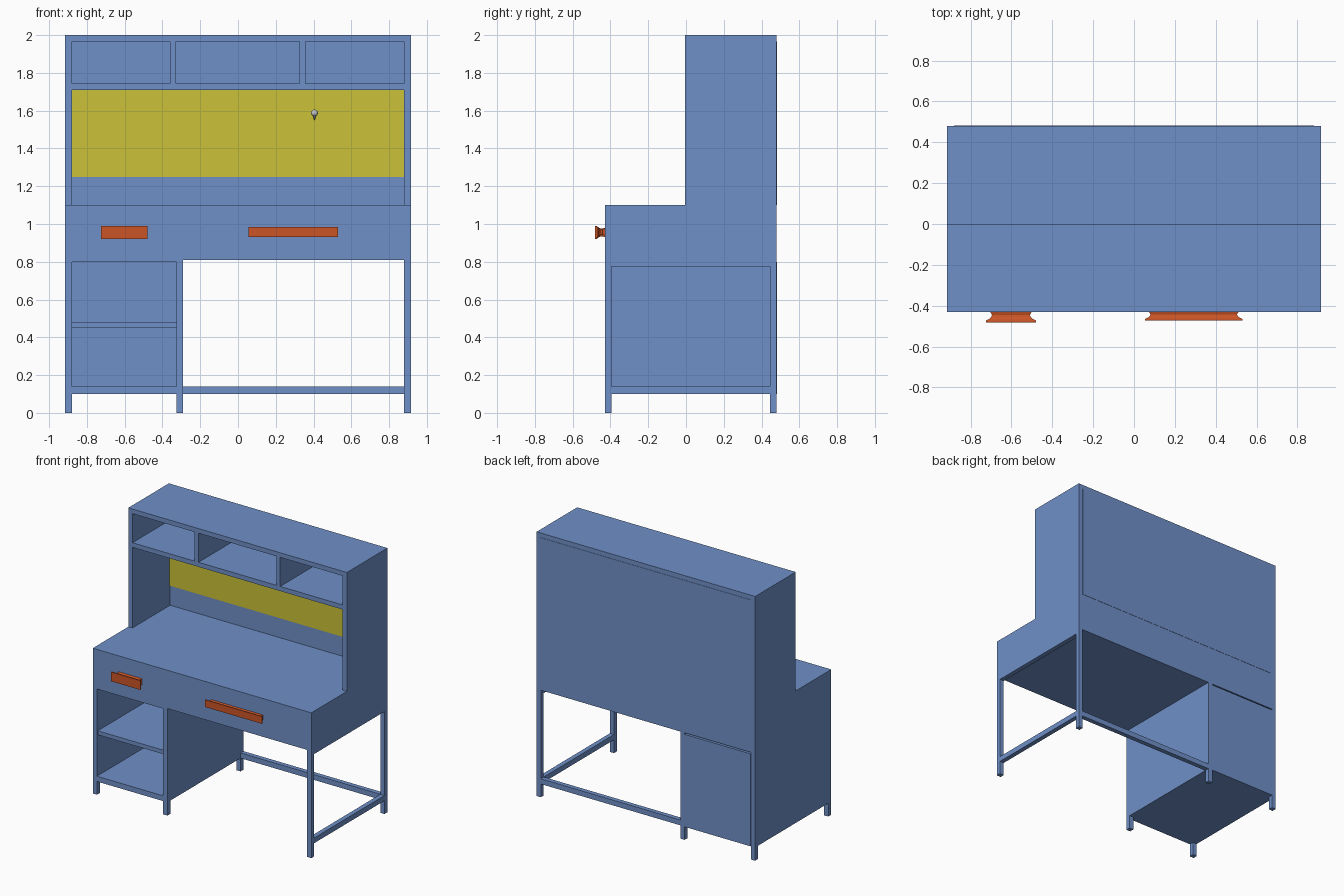
import bpy, bmesh, math
from mathutils import Vector

if "Cube" in bpy.data.objects:
    bpy.data.objects.remove(bpy.data.objects["Cube"])

def material(name, rgb):
    m = bpy.data.materials.new(name)
    m.diffuse_color = (*rgb, 1)
    m.use_nodes = True
    m.node_tree.nodes["Principled BSDF"].inputs["Base Color"].default_value = m.diffuse_color
    return m

BLUE = material("blue_paint", (0.16, 0.28, 0.58))
YELLOW = material("yellow_board", (0.60, 0.54, 0.04))
ORANGE = material("orange_handle", (0.60, 0.09, 0.02))

def finish(name, bm, mat):
    bmesh.ops.recalc_face_normals(bm, faces=bm.faces)
    me = bpy.data.meshes.new(name)
    bm.to_mesh(me)
    bm.free()
    ob = bpy.data.objects.new(name, me)
    bpy.context.collection.objects.link(ob)
    if mat:
        me.materials.append(mat)
    return ob

def box(name, x, y, z, mat=BLUE):
    bm = bmesh.new()
    bmesh.ops.create_cube(bm, size=1)
    for v in bm.verts:
        v.co = Vector([(a + b) / 2 + c * (b - a) for (a, b), c in zip((x, y, z), v.co)])
    return finish(name, bm, mat)

T = 0.035                       # board thickness
W, F, B = 0.915, -0.43, 0.48    # half width, front, back
IN = W - T                      # inner face of the outer boards
CAB = (-0.325, -0.29)           # cabinet inner wall
UNDER = 0.81                    # underside of drawer case

# Legs
for side, x in (("left", (-W, -IN)), ("middle", CAB), ("right", (IN, W))):
    box(f"{side}_front_leg", x, (F, F + T), (0, UNDER))
    box(f"{side}_back_leg", x, (B - T, B), (0, UNDER))

# Drawer case in two sections
box("left_drawer_case", (-W, -0.305), (F, B), (UNDER, 1.10))
box("right_drawer_case", (-0.305, W), (F, B), (UNDER, 1.10))

# Open cabinet on the left
for side, x in (("outer", (-W, -IN)), ("inner", CAB)):
    box(f"cabinet_{side}_wall", x, (F + T, B - T), (0.10, UNDER))
box("cabinet_floor", (-IN, CAB[0]), (F, B - T), (0.10, 0.14))
box("cabinet_shelf", (-IN, CAB[0]), (F + 0.01, B - T), (0.45, 0.48))
box("cabinet_back", (-IN, CAB[0]), (B - T, B + 0.003), (0.10, 0.80))
box("cabinet_top", (-IN, CAB[0]), (F, B - T), (0.80, UNDER))

# Rails of the open leg frame
box("back_rail", (CAB[1], IN), (B - T, B), (0.10, 0.14))
for name, z in (("lower", (0.10, 0.14)), ("upper", (0.775, UNDER))):
    box(f"right_{name}_rail", (IN, W), (F + T, B - T), z)

# Hutch
HF = -0.005
for side, x in (("left", (-W, -IN)), ("right", (IN, W))):
    box(f"hutch_{side}_side", x, (HF, B), (1.10, 2.0 - T))
box("hutch_top", (-W, W), (HF, B), (2.0 - T, 2.0))
box("hutch_shelf", (-IN, IN), (HF, B - T), (1.71, 1.745))
box("hutch_back", (-IN, IN), (B - T, B + 0.002), (1.10, 2.0 - T))
for side, x in (("left", (-0.36, -0.327)), ("right", (0.325, 0.357))):
    box(f"hutch_{side}_divider", x, (HF, B - T), (1.745, 2.0 - T))
box("pin_board", (-IN, IN), (B - T - 0.005, B - T), (1.25, 1.71), YELLOW)

# Drawer handles: rectangular rings lofted forward with a concave waist
def handle(name, x, z, depth, flare):
    bm = bmesh.new()
    profile = [(0, 0.7), (0.15, 0.85), (0.3, 1.0), (0.5, 0.85),
               (0.68, 0.5), (0.8, 0.05), (0.86, 0), (1, 0)]
    rings = []
    for t, k in profile:
        i, y = k * flare, F - t * depth
        rings.append([bm.verts.new(c) for c in (
            (x[0] + i, y, z[0] + i * 0.5), (x[1] - i, y, z[0] + i * 0.5),
            (x[1] - i, y, z[1] - i * 0.5), (x[0] + i, y, z[1] - i * 0.5))])
    for a, b in zip(rings, rings[1:]):
        for j in range(4):
            bm.faces.new((a[j], a[j - 1], b[j - 1], b[j]))
    bm.faces.new(rings[0])
    bm.faces.new(rings[-1])
    return finish(name, bm, ORANGE)

handle("left_handle", (-0.725, -0.48), (0.92, 0.99), 0.052, 0.03)
handle("right_handle", (0.055, 0.53), (0.93, 0.985), 0.042, 0.026)

# Push pin: ball head and a tapered point leaning into the board
head = Vector((0.405, 0.405, 1.588))
tip = Vector((0.405, 0.442, 1.548))
bm = bmesh.new()
bmesh.ops.create_uvsphere(bm, u_segments=16, v_segments=10, radius=0.018)
bmesh.ops.translate(bm, verts=bm.verts, vec=head)
ball = finish("pin_head", bm, None)
bm = bmesh.new()
d = tip - head
bmesh.ops.create_cone(bm, cap_ends=True, segments=12, radius1=0.012, radius2=0.001, depth=d.length)
rot = Vector((0, 0, 1)).rotation_difference(d).to_matrix()
for v in bm.verts:
    v.co = rot @ v.co + (head + tip) / 2
point = finish("pin_point", bm, None)
for ob in (ball, point):
    bpy.ops.object.select_all(action='DESELECT')
    ob.select_set(True)
    bpy.context.view_layer.objects.active = ob
    bpy.ops.object.shade_smooth_by_angle(angle=math.radians(40))
